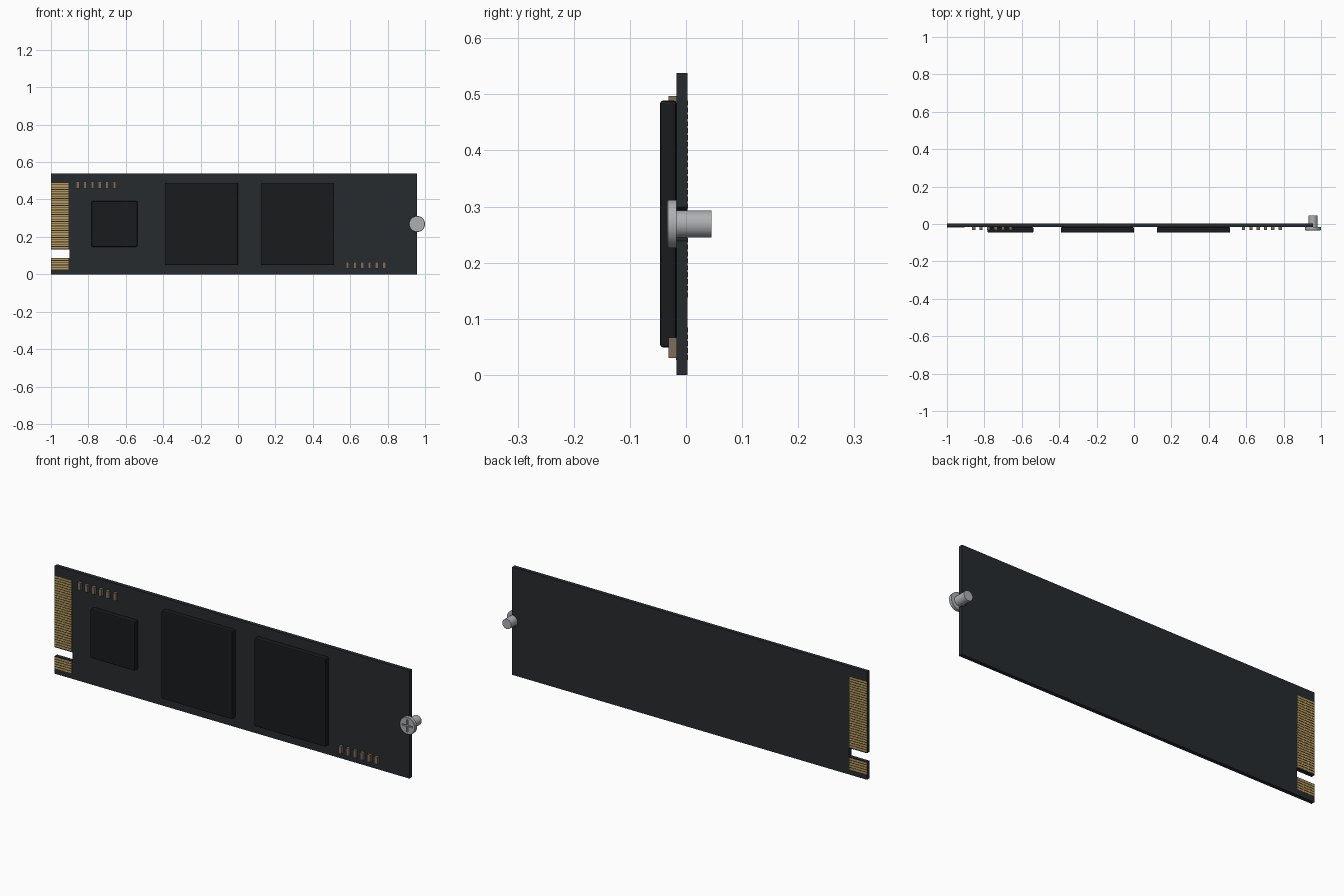
import bpy, bmesh, math

if "Cube" in bpy.data.objects:
    bpy.data.objects.remove(bpy.data.objects["Cube"])

FRONT, BACK = -0.017, 0.0025      # board faces
HEIGHT, EDGE, MID = 0.538, 0.957, 0.269


def material(name, rgb):
    m = bpy.data.materials.new(name)
    m.diffuse_color = (*rgb, 1)
    m.use_nodes = True
    m.node_tree.nodes["Principled BSDF"].inputs["Base Color"].default_value = m.diffuse_color
    return m


BOARD = material("board_black", (0.020, 0.024, 0.027))
CHIP = material("chip_black", (0.010, 0.011, 0.012))
GOLD = material("gold", (0.50, 0.33, 0.10))
TAN = material("ceramic_tan", (0.20, 0.15, 0.11))
STEEL = material("steel", (0.42, 0.43, 0.45))


def finish(name, bm, mat):
    bmesh.ops.recalc_face_normals(bm, faces=bm.faces)
    me = bpy.data.meshes.new(name)
    bm.to_mesh(me)
    bm.free()
    ob = bpy.data.objects.new(name, me)
    bpy.context.collection.objects.link(ob)
    me.materials.append(mat)
    return ob


def prism(name, pts, y0, y1, mat):
    """Extrude an (x, z) outline from y0 to y1."""
    bm = bmesh.new()
    face = bm.faces.new([bm.verts.new((x, y0, z)) for x, z in pts])
    ext = bmesh.ops.extrude_face_region(bm, geom=[face])
    verts = [g for g in ext["geom"] if isinstance(g, bmesh.types.BMVert)]
    bmesh.ops.translate(bm, verts=verts, vec=(0, y1 - y0, 0))
    return finish(name, bm, mat)


def boxes(name, items, mat):
    """Many boxes in one mesh: each (x0, x1, y0, y1, z0, z1)."""
    bm = bmesh.new()
    for x0, x1, y0, y1, z0, z1 in items:
        vs = bmesh.ops.create_cube(bm, size=1)["verts"]
        bmesh.ops.scale(bm, verts=vs, vec=(x1 - x0, y1 - y0, z1 - z0))
        bmesh.ops.translate(bm, verts=vs, vec=((x0 + x1) / 2, (y0 + y1) / 2, (z0 + z1) / 2))
    return finish(name, bm, mat)


def turned(name, profile, mat, n=40):
    """Revolve (radius, y) rings about the screw axis and cap both ends."""
    bm = bmesh.new()
    rings = [[bm.verts.new((EDGE + r * math.cos(2 * math.pi * i / n), y,
                            MID + r * math.sin(2 * math.pi * i / n)))
              for i in range(n)] for r, y in profile]
    for a, b in zip(rings, rings[1:]):
        for i in range(n):
            bm.faces.new((a[i], a[(i + 1) % n], b[(i + 1) % n], b[i]))
    bm.faces.new(rings[0])
    bm.faces.new(rings[-1])
    return finish(name, bm, mat)


# Board with connector key slot and half-round screw notch
notch = [(EDGE + 0.03 * math.cos(a), MID + 0.03 * math.sin(a))
         for a in [math.radians(270 - 180 * i / 16) for i in range(17)]]
outline = ([(-1, 0), (EDGE, 0)] + notch +
           [(EDGE, HEIGHT), (-1, HEIGHT), (-1, 0.132), (-0.902, 0.132),
            (-0.902, 0.088), (-1, 0.088)])
prism("circuit_board", outline, FRONT, BACK, BOARD)

# Gold edge contacts on both faces, either side of the key slot
pitch, width = 0.01222, 0.0086
starts = [0.027 + i * pitch for i in range(5)] + [0.138 + i * pitch for i in range(29)]
for side, y0, y1 in (("front", FRONT - 0.001, FRONT + 0.001),
                     ("back", BACK - 0.001, BACK + 0.001)):
    boxes(f"{side}_contacts", [(-1, -0.905, y0, y1, z, z + width) for z in starts], GOLD)

# Chips with softened edges
for name, x0, x1, z0, z1 in (("controller_chip", -0.783, -0.538, 0.147, 0.392),
                             ("memory_chip_1", -0.391, 0.0, 0.049, 0.489),
                             ("memory_chip_2", 0.122, 0.514, 0.049, 0.489)):
    chip = boxes(name, [(x0, x1, -0.046, FRONT, z0, z1)], CHIP)
    bev = chip.modifiers.new("bevel", "BEVEL")
    bev.width, bev.segments = 0.005, 2

# Rows of small capacitors
for name, start, z0 in (("upper_capacitors", -0.865, 0.460), ("lower_capacitors", 0.577, 0.030)):
    boxes(name, [(start + i * 0.0392, start + i * 0.0392 + 0.017, -0.031, FRONT, z0, z0 + 0.037)
                 for i in range(6)], TAN)

# Mounting screw: head with cross recess, and shank
head = turned("screw_head", [(0.043, FRONT), (0.043, -0.032), (0.041, -0.0335)], STEEL)
shank = turned("screw_shank", [(0.0245, FRONT - 0.002), (0.0245, 0.045)], STEEL)
L, W = 0.030, 0.0035
arm = [(L, -W), (L, W), (W, W)]
cross = []
for k in range(4):
    c, s = round(math.cos(k * math.pi / 2)), round(math.sin(k * math.pi / 2))
    cross += [(EDGE + x * c - z * s, MID + x * s + z * c) for x, z in arm]
cutter = prism("cross_cutter", cross, -0.04, -0.026, STEEL)
cutter.hide_render = True
cutter.hide_set(True)
cut = head.modifiers.new("cross_recess", "BOOLEAN")
cut.object, cut.operation, cut.solver = cutter, "DIFFERENCE", "EXACT"

for ob in (head, shank):
    bpy.ops.object.select_all(action="DESELECT")
    ob.select_set(True)
    bpy.context.view_layer.objects.active = ob
    bpy.ops.object.shade_smooth_by_angle(angle=math.radians(30))
